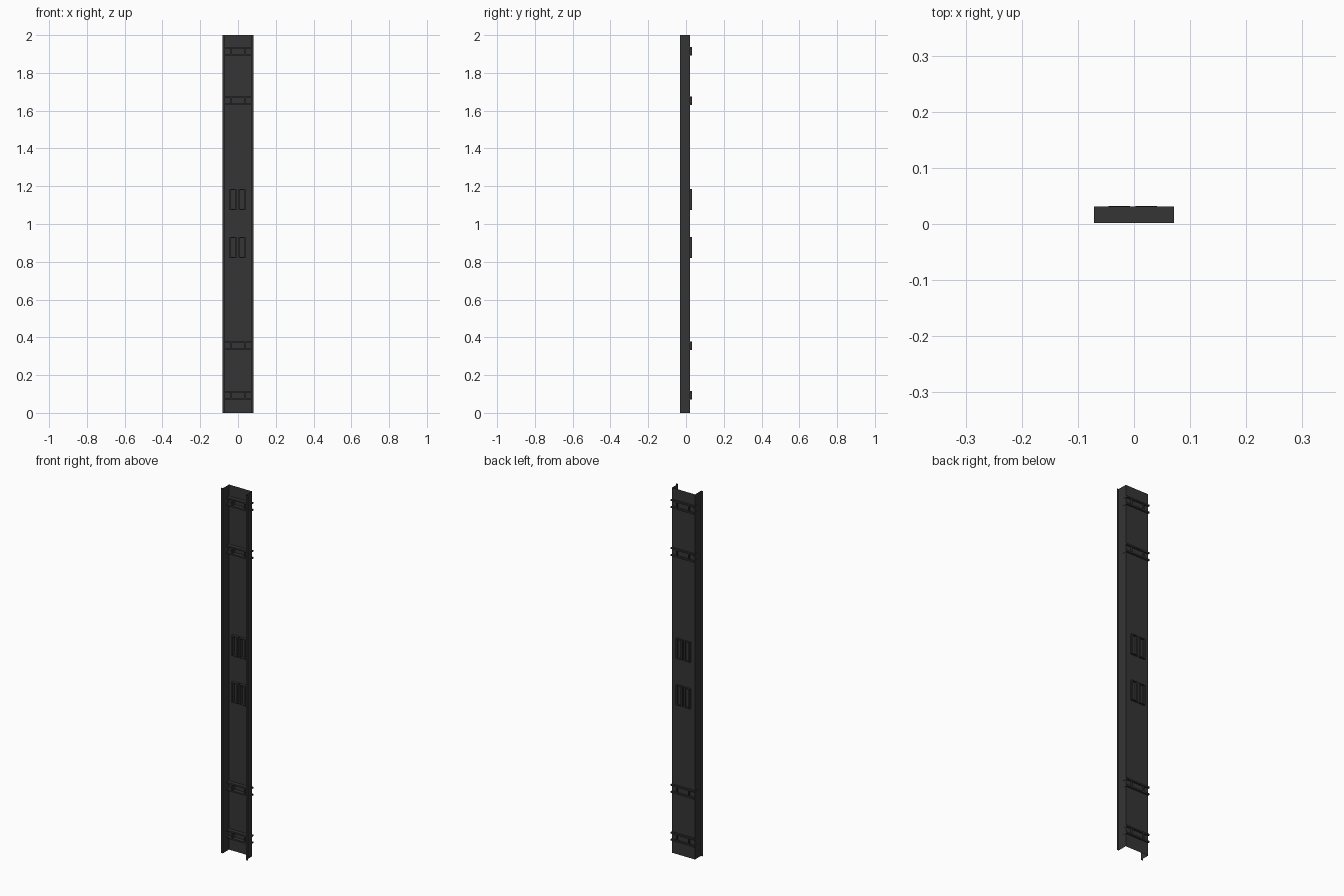
import bpy, bmesh
from mathutils import Matrix, Vector

if "Cube" in bpy.data.objects:
    bpy.data.objects.remove(bpy.data.objects["Cube"])

mat = bpy.data.materials.new("dark_metal")
mat.diffuse_color = (0.035, 0.035, 0.035, 1)
mat.use_nodes = True
mat.node_tree.nodes["Principled BSDF"].inputs["Base Color"].default_value = mat.diffuse_color


def finish(bm, name):
    me = bpy.data.meshes.new(name)
    bm.to_mesh(me)
    bm.free()
    me.materials.append(mat)
    ob = bpy.data.objects.new(name, me)
    bpy.context.collection.objects.link(ob)
    return ob


def add_box(bm, x0, x1, y0, y1, z0, z1):
    centre = Vector(((x0 + x1) / 2, (y0 + y1) / 2, (z0 + z1) / 2))
    size = (x1 - x0, y1 - y0, z1 - z0, 1)
    bmesh.ops.create_cube(bm, size=1, matrix=Matrix.Translation(centre) @ Matrix.Diagonal(size))


# Folded sheet channel: web at the back, side walls, outward front lips
WEB, FRONT = 0.022, -0.031
profile = [(-0.081, FRONT), (-0.07, FRONT), (-0.07, WEB),
           (0.07, WEB), (0.07, FRONT), (0.081, FRONT)]
bm = bmesh.new()
low = [bm.verts.new((x, y, 0)) for x, y in profile]
high = [bm.verts.new((x, y, 2)) for x, y in profile]
for i in range(len(profile) - 1):
    bm.faces.new((low[i + 1], low[i], high[i], high[i + 1]))
finish(bm, "channel")

# Cross braces: two flat slabs joined by two short uprights
for n, z in enumerate((0.093, 0.355, 1.652, 1.915)):
    bm = bmesh.new()
    for s in (-1, 1):
        zc = z + s * 0.019
        add_box(bm, -0.071, 0.071, 0.002, 0.031, zc - 0.004, zc + 0.004)
        add_box(bm, s * 0.037 - 0.003, s * 0.037 + 0.003, 0.002, 0.031, z - 0.015, z + 0.015)
    finish(bm, f"cross_brace_{n + 1}")

# Central slots: pairs of tall rectangular sleeves through the web
for n, z in enumerate((0.875, 1.13)):
    bm = bmesh.new()
    for x0, x1 in ((-0.045, -0.007), (0.003, 0.041)):
        for a in (x0, x1 - 0.008):
            add_box(bm, a, a + 0.008, 0.006, 0.032, z - 0.055, z + 0.055)
        for s in (-1, 1):
            zc = z + s * 0.053
            add_box(bm, x0 + 0.008, x1 - 0.008, 0.006, 0.032, zc - 0.002, zc + 0.002)
    finish(bm, f"slot_sleeves_{n + 1}")
